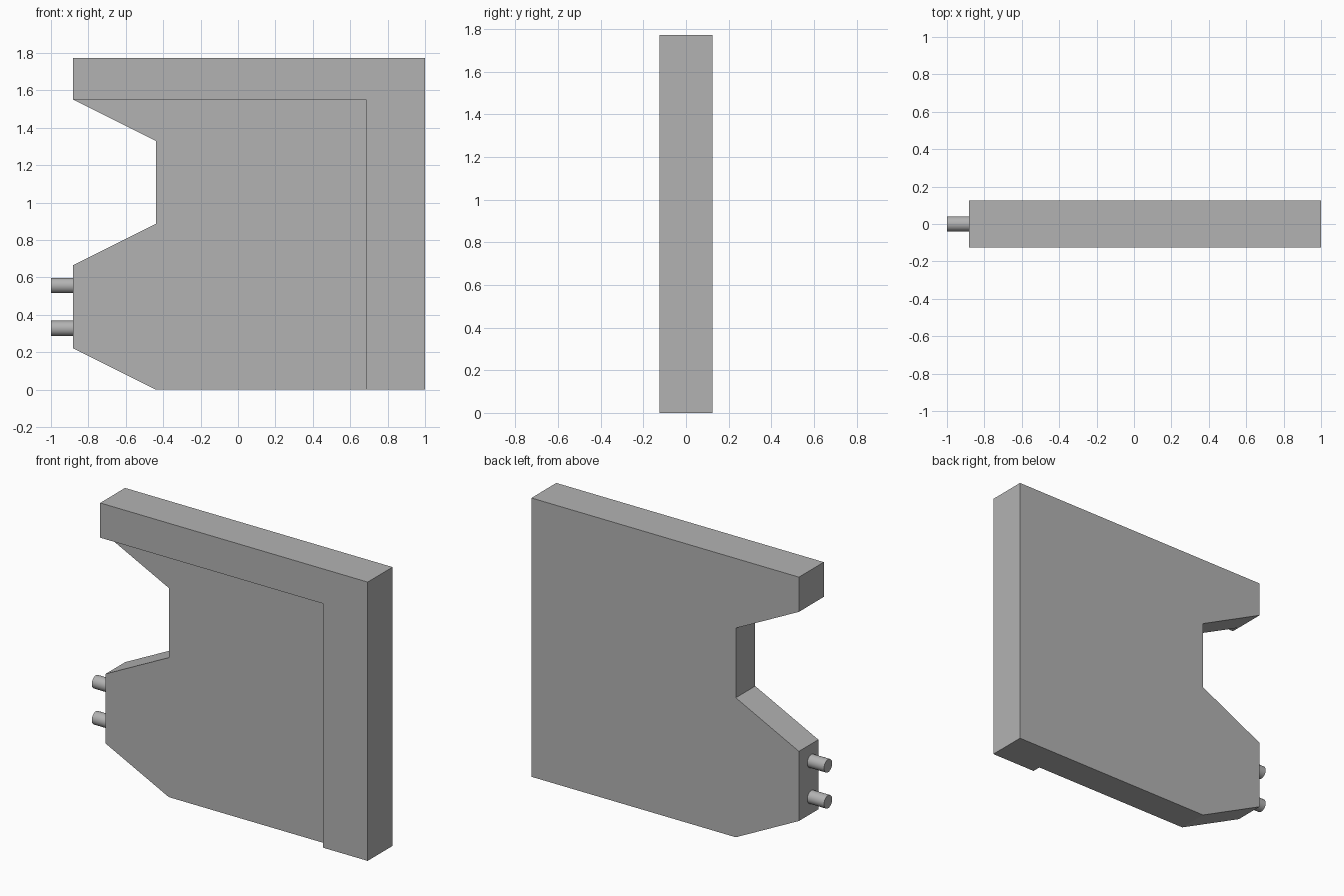
import bpy, bmesh, math
from mathutils import Vector

cube = bpy.data.objects.get("Cube")
if cube:
    bpy.data.objects.remove(cube, do_unlink=True)

grey = bpy.data.materials.new("plain_grey")
grey.use_nodes = True
colour = (0.45, 0.45, 0.45, 1)
grey.diffuse_color = colour
grey.node_tree.nodes["Principled BSDF"].inputs["Base Color"].default_value = colour

LEFT, RIGHT, TOP = -0.882, 1.0, 1.773
RIM_X, RIM_Z = 0.684, 1.552
BACK, RECESS, FRONT = 0.125, -0.07, -0.125

# Plate profile: notched panel plus the L-shaped rim that borders it
panel_only = [(-0.438, 0), (LEFT, 0.222), (LEFT, 0.665), (-0.438, 0.887), (-0.438, 1.33)]
shared = [(LEFT, RIM_Z), (RIM_X, RIM_Z), (RIM_X, 0)]
rim_only = [(RIGHT, 0), (RIGHT, TOP), (LEFT, TOP)]

bm = bmesh.new()


def add_verts(points):
    return [bm.verts.new((x, BACK, z)) for x, z in points]


def extrude(faces, depth):
    new = bmesh.ops.extrude_face_region(bm, geom=faces)["geom"]
    verts = [v for v in new if isinstance(v, bmesh.types.BMVert)]
    bmesh.ops.translate(bm, verts=verts, vec=Vector((0, -depth, 0)))
    return [f for f in new if isinstance(f, bmesh.types.BMFace)]


pv, sv, rv = add_verts(panel_only), add_verts(shared), add_verts(rim_only)
panel = bm.faces.new(pv + sv)
rim = bm.faces.new(sv[::-1] + rv[::-1])

# Full plate first, then the rim stands proud at the front
fronts = extrude([panel, rim], BACK - RECESS)
rim_front = max(fronts, key=lambda f: max(v.co.x for v in f.verts))
extrude([rim_front], RECESS - FRONT)

# Merge coplanar faces so that the sides and back are seamless
bmesh.ops.dissolve_limit(bm, angle_limit=0.01, verts=bm.verts[:], edges=bm.edges[:])
bmesh.ops.recalc_face_normals(bm, faces=bm.faces[:])
mesh = bpy.data.meshes.new("notched_plate")
bm.to_mesh(mesh)
bm.free()
mesh.materials.append(grey)
plate = bpy.data.objects.new("notched_plate", mesh)
bpy.context.collection.objects.link(plate)

# Two round pins on the right-hand edge
for name, z in (("lower_pin", 0.328), ("upper_pin", 0.557)):
    bpy.ops.mesh.primitive_cylinder_add(
        vertices=32, radius=0.041, depth=1 + LEFT,
        location=((LEFT - 1) / 2, 0, z), rotation=(0, math.pi / 2, 0))
    pin = bpy.context.object
    pin.name = name
    pin.data.materials.append(grey)
    bpy.ops.object.shade_smooth_by_angle()
